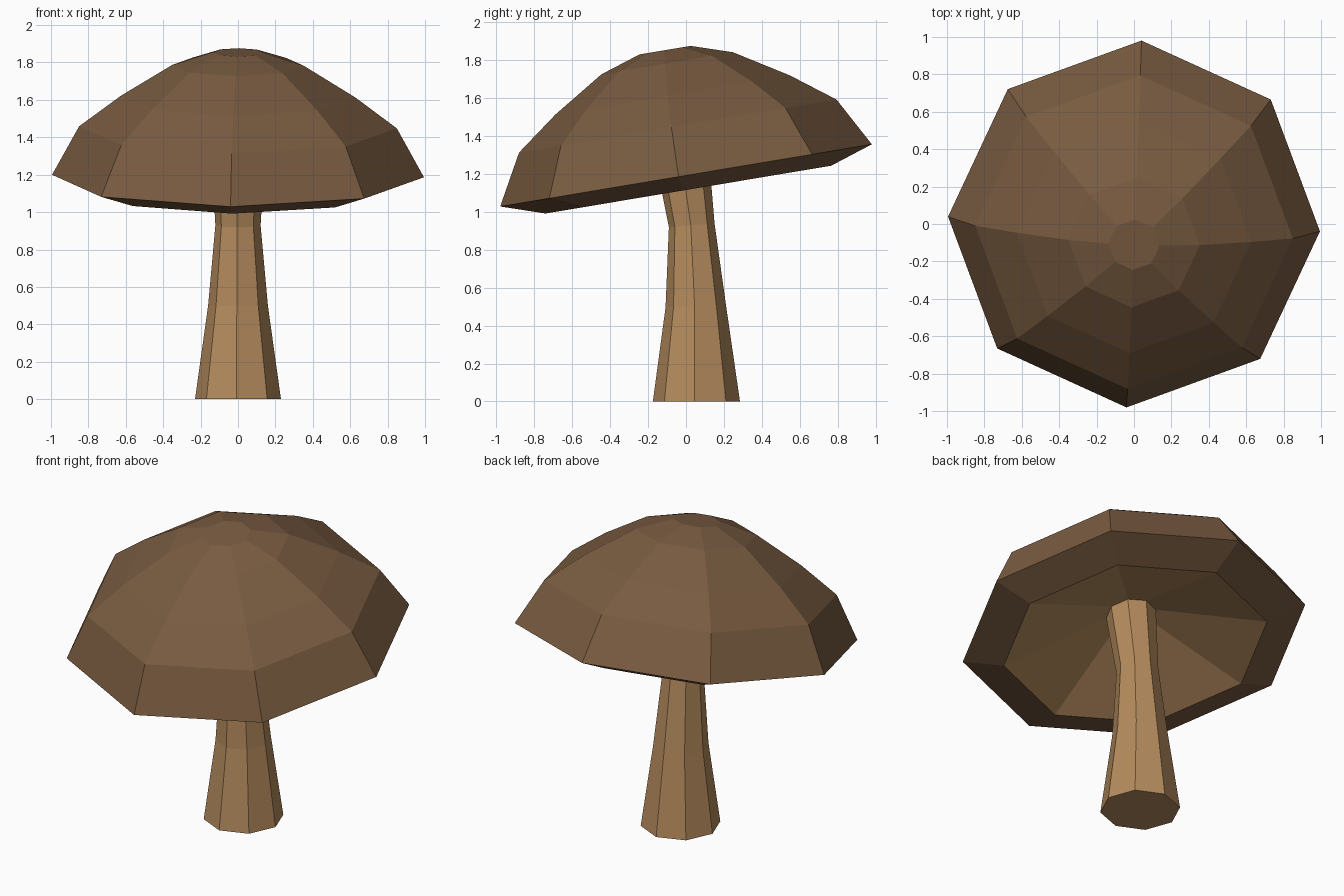
import bpy, bmesh
from math import sin, cos, radians
from mathutils import Matrix, Vector

if "Cube" in bpy.data.objects:
    bpy.data.objects.remove(bpy.data.objects["Cube"])

SIDES = 8
TURN = -2.3      # slight twist of the octagon, degrees
TILT = 9.5       # lean of the cap, degrees


def material(name, rgb):
    m = bpy.data.materials.new(name)
    m.diffuse_color = (*rgb, 1)
    m.use_nodes = True
    m.node_tree.nodes["Principled BSDF"].inputs["Base Color"].default_value = m.diffuse_color
    return m


def add_ring(bm, centre, radius, tilt):
    rot = Matrix.Rotation(radians(tilt), 3, 'X')
    angles = [radians(TURN + 360 * i / SIDES) for i in range(SIDES)]
    return [bm.verts.new(Vector(centre) + rot @ Vector((radius * cos(a), radius * sin(a), 0)))
            for a in angles]


def bridge(bm, a, b):
    for i in range(SIDES):
        j = (i + 1) % SIDES
        bm.faces.new((a[i], a[j], b[j], b[i]))


def finish(bm, name, mats):
    bmesh.ops.recalc_face_normals(bm, faces=bm.faces[:])
    mesh = bpy.data.meshes.new(name)
    bm.to_mesh(mesh)
    bm.free()
    for m in mats:
        mesh.materials.append(m)
    obj = bpy.data.objects.new(name, mesh)
    bpy.context.collection.objects.link(obj)
    return obj


cap_brown = material("cap_brown", (0.19, 0.105, 0.052))
stem_tan = material("stem_tan", (0.46, 0.26, 0.11))

# Stem: bent tapering octagon that flares into the cap (y, z, radius, tilt)
bm = bmesh.new()
rings = [add_ring(bm, (0, y, z), r, t) for y, z, r, t in (
    (0.055, 0.0, 0.23, 0),
    (0.052, 0.5, 0.16, 1),
    (0.03, 0.93, 0.121, 5),
    (-0.03, 1.36, 0.146, TILT))]
for a, b in zip(rings, rings[1:]):
    bridge(bm, a, b)
bm.faces.new(rings[0])
bm.faces.new(rings[-1])
finish(bm, "stem", [stem_tan])

# Cap: faceted dome with an undercut lip (radius, height along the cap axis)
bm = bmesh.new()
rings = [add_ring(bm, (0, 0, h), r, 0) for r, h in (
    (0.137, 0.67),
    (0.352, 0.60),
    (0.628, 0.43),
    (0.85, 0.264),
    (0.995, 0.0),
    (0.765, -0.076))]
for a, b in zip(rings, rings[1:]):
    bridge(bm, a, b)
bm.faces.new(rings[0])

# Hollow underside: shallow cone up to the stem
apex = bm.verts.new((0, 0, 0.19))
lip = rings[-1]
for i in range(SIDES):
    bm.faces.new((lip[i], lip[(i + 1) % SIDES], apex)).material_index = 1
cap = finish(bm, "cap", [cap_brown, stem_tan])
cap.location = (0, 0, 1.193)
cap.rotation_euler = (radians(TILT), 0, 0)
